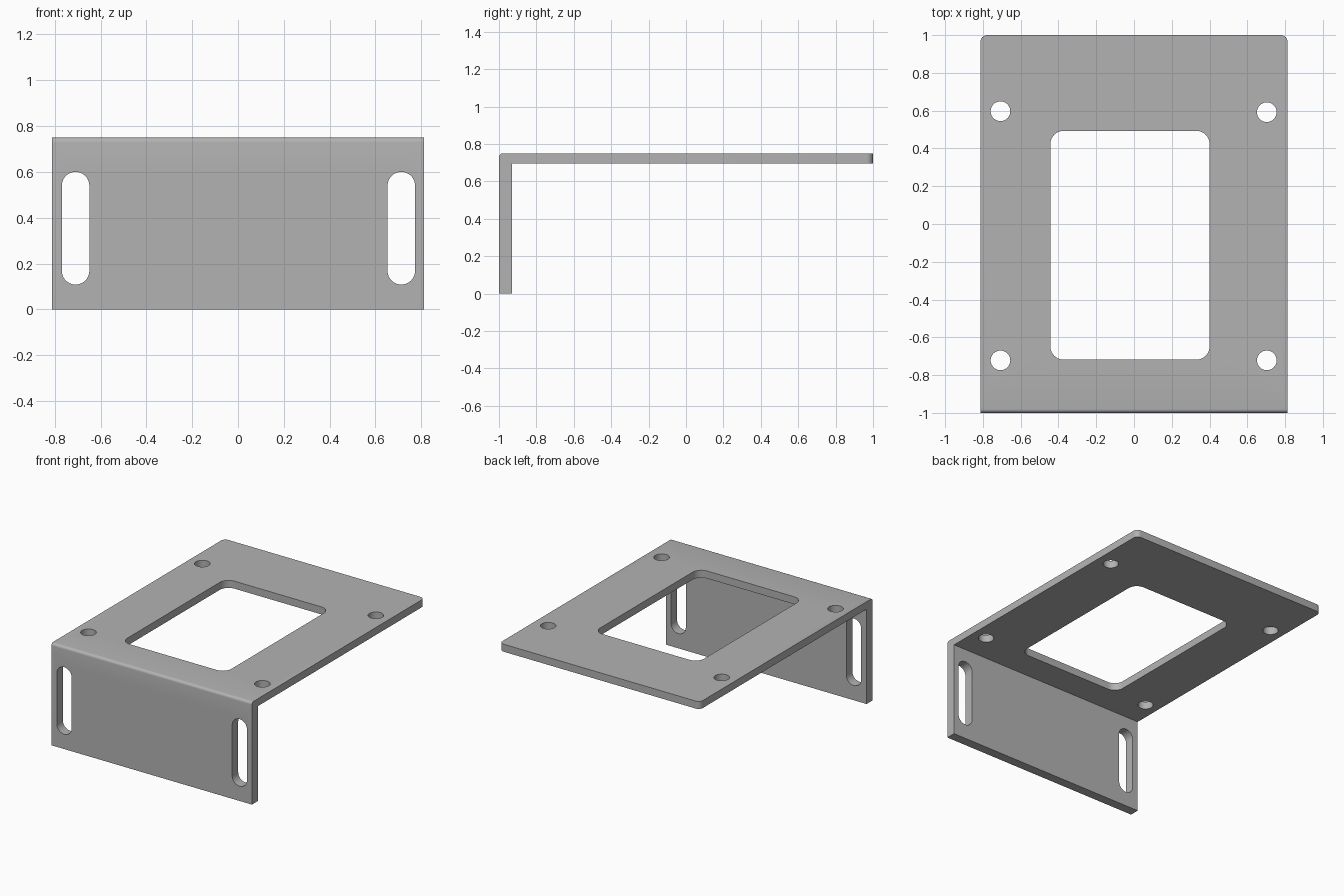
import bpy, bmesh
from math import cos, sin, pi, radians
from mathutils import Matrix, Vector

cube = bpy.data.objects.get("Cube")
if cube:
    bpy.data.objects.remove(cube, do_unlink=True)

HALF_W, HEIGHT = 0.813, 0.75
PLATE_T, FLANGE_T = 0.055, 0.07

steel = bpy.data.materials.new("grey_steel")
steel.use_nodes = True
GREY = (0.45, 0.45, 0.45, 1)
steel.diffuse_color = GREY
steel.node_tree.nodes["Principled BSDF"].inputs["Base Color"].default_value = GREY


def extrude(name, points, offset):
    """Fill a closed outline and extrude it into a solid."""
    bm = bmesh.new()
    face = bm.faces.new([bm.verts.new(p) for p in points])
    top = bmesh.ops.extrude_face_region(bm, geom=[face])["geom"]
    bmesh.ops.translate(bm, vec=offset, verts=[v for v in top if isinstance(v, bmesh.types.BMVert)])
    bmesh.ops.recalc_face_normals(bm, faces=bm.faces)
    mesh = bpy.data.meshes.new(name)
    bm.to_mesh(mesh)
    bm.free()
    mesh.materials.append(steel)
    obj = bpy.data.objects.new(name, mesh)
    bpy.context.collection.objects.link(obj)
    return obj


def rounded(x0, x1, y0, y1, r, steps=10):
    """Rounded rectangle outline; a full radius gives a slot or a circle."""
    corners = [(x1 - r, y1 - r), (x0 + r, y1 - r), (x0 + r, y0 + r), (x1 - r, y0 + r)]
    points = []
    for q, (cx, cy) in enumerate(corners):
        for i in range(steps + 1):
            a = (q + i / steps) * pi / 2
            p = Vector((cx + r * cos(a), cy + r * sin(a), 0))
            if not points or (p - points[-1]).length > 1e-5:
                points.append(p)
    if (points[0] - points[-1]).length < 1e-5:
        points.pop()
    return points


# L-shaped bracket body
profile = [(-1, 0), (-1, HEIGHT), (1, HEIGHT), (1, HEIGHT - PLATE_T),
           (-1 + FLANGE_T, HEIGHT - PLATE_T), (-1 + FLANGE_T, 0)]
bracket = extrude("mounting_bracket", [(-HALF_W, y, z) for y, z in profile], (2 * HALF_W, 0, 0))


# Round the outer bend and the two free plate corners
def bevel(test, radius, segments):
    bm = bmesh.new()
    bm.from_mesh(bracket.data)
    edges = [e for e in bm.edges if all(test(v.co) for v in e.verts)
             and (e.verts[0].co.x * e.verts[1].co.x < 0) == (test is bend)]
    bmesh.ops.bevel(bm, geom=edges, offset=radius, segments=segments, profile=0.5, affect='EDGES')
    bm.to_mesh(bracket.data)
    bm.free()


def bend(co):
    return co.y < -0.99 and co.z > HEIGHT - 0.01


def free_end(co):
    return co.y > 0.99


bevel(bend, 0.02, 5)
bevel(free_end, 0.035, 6)

# Window and screw holes through the plate
cutters = [extrude("window_cutter", [p + Vector((0, 0, 0.6)) for p in
                                     rounded(-0.443, 0.4, -0.718, 0.493, 0.07)], (0, 0, 0.3))]
for x, y in [(-0.707, 0.597), (0.703, 0.592), (-0.707, -0.722), (0.703, -0.722)]:
    r = 0.052
    outline = rounded(x - r, x + r, y - r, y + r, r)
    cutters.append(extrude("screw_hole_cutter", [p + Vector((0, 0, 0.6)) for p in outline], (0, 0, 0.3)))

# Adjustment slots through the flange
stand_up = Matrix.Translation((0, -1.1, 0)) @ Matrix.Rotation(pi / 2, 4, 'X')
for x in (-0.709, 0.713):
    outline = rounded(x - 0.06, x + 0.06, 0.108, 0.6, 0.06)
    cutters.append(extrude("slot_cutter", [stand_up @ p for p in outline], (0, 0.3, 0)))

bpy.ops.object.select_all(action='DESELECT')
bpy.context.view_layer.objects.active = bracket
bracket.select_set(True)
for cutter in cutters:
    cutter.hide_render = True
    mod = bracket.modifiers.new("cut", 'BOOLEAN')
    mod.operation = 'DIFFERENCE'
    mod.solver = 'EXACT'
    mod.object = cutter
    bpy.ops.object.modifier_apply(modifier=mod.name)
    bpy.data.objects.remove(cutter, do_unlink=True)

bpy.ops.object.shade_smooth_by_angle(angle=radians(30))
